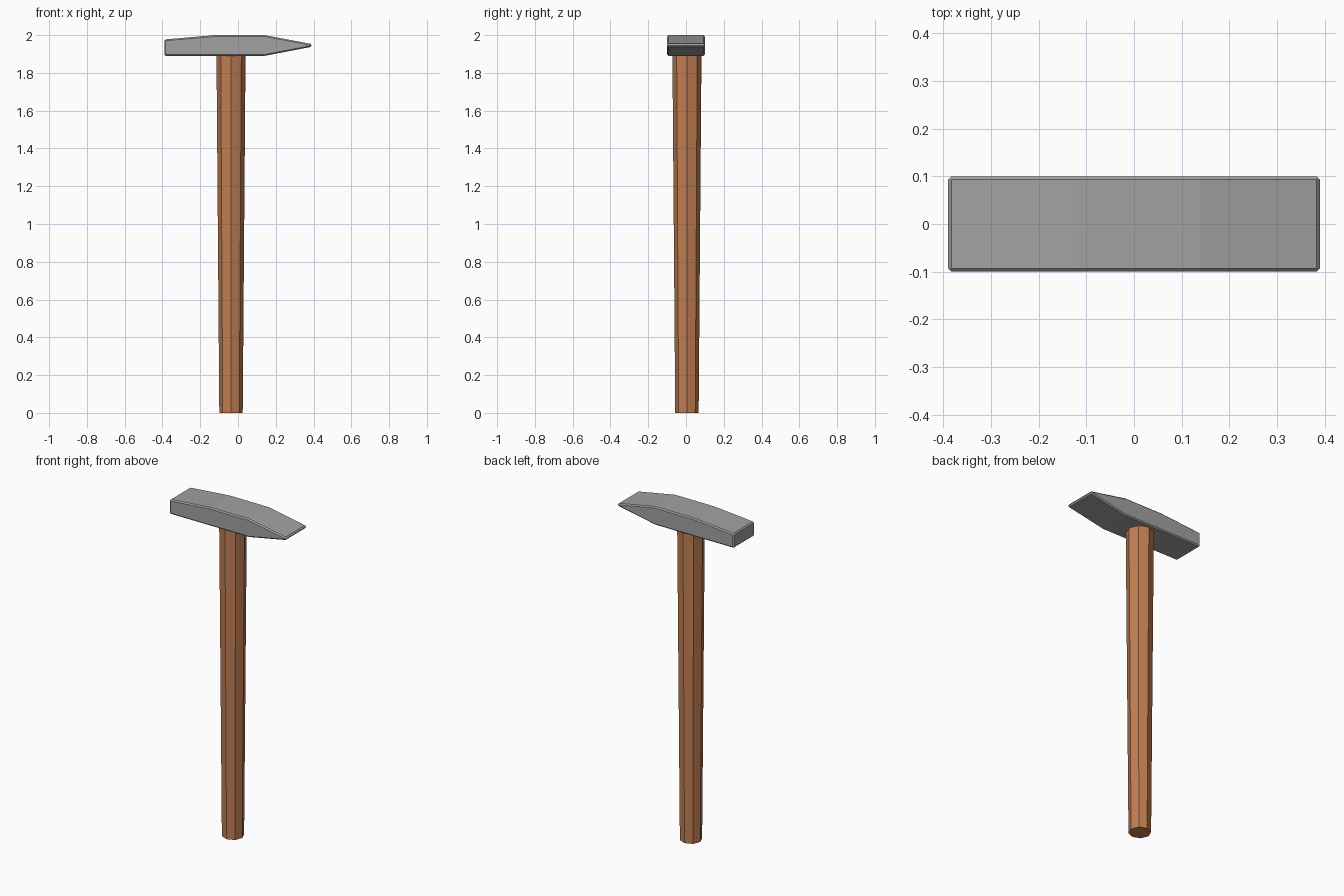
import bpy, bmesh, math

if "Cube" in bpy.data.objects:
    bpy.data.objects.remove(bpy.data.objects["Cube"])


def material(name, rgb):
    m = bpy.data.materials.new(name)
    m.diffuse_color = (*rgb, 1)
    m.use_nodes = True
    m.node_tree.nodes["Principled BSDF"].inputs["Base Color"].default_value = m.diffuse_color
    return m


def finish(bm, name, mat):
    bmesh.ops.recalc_face_normals(bm, faces=bm.faces)
    me = bpy.data.meshes.new(name)
    bm.to_mesh(me)
    bm.free()
    me.materials.append(mat)
    ob = bpy.data.objects.new(name, me)
    bpy.context.collection.objects.link(ob)
    return ob


steel = material("grey steel", (0.36, 0.36, 0.36))
wood = material("brown wood", (0.53, 0.21, 0.085))

# Hammer head: side profile extruded across y, with softened edges
profile = [(-0.39, 1.89), (0.14, 1.89), (0.39, 1.938), (0.39, 1.953),
           (0.14, 2.0), (-0.12, 2.0), (-0.39, 1.977)]
bm = bmesh.new()
face = bm.faces.new([bm.verts.new((x, -0.1, z)) for x, z in profile])
ext = bmesh.ops.extrude_face_region(bm, geom=[face])
for v in ext["geom"]:
    if isinstance(v, bmesh.types.BMVert):
        v.co.y = 0.1
head = finish(bm, "hammer_head", steel)
bev = head.modifiers.new("soft edges", "BEVEL")
bev.width = 0.007
bev.segments = 1
bev.limit_method = "ANGLE"
bev.angle_limit = math.radians(30)

# Handle: eight-sided shaft, slightly wider toward the head
bm = bmesh.new()
rings = []
for z, r in ((0.0, 0.062), (1.9, 0.077)):
    rings.append([bm.verts.new((-0.037 + r * math.cos(i * math.pi / 4),
                                0.005 + r * math.sin(i * math.pi / 4), z))
                  for i in range(8)])
for i in range(8):
    j = (i + 1) % 8
    bm.faces.new((rings[0][i], rings[0][j], rings[1][j], rings[1][i]))
for ring in rings:
    bm.faces.new(ring)
finish(bm, "handle", wood)
